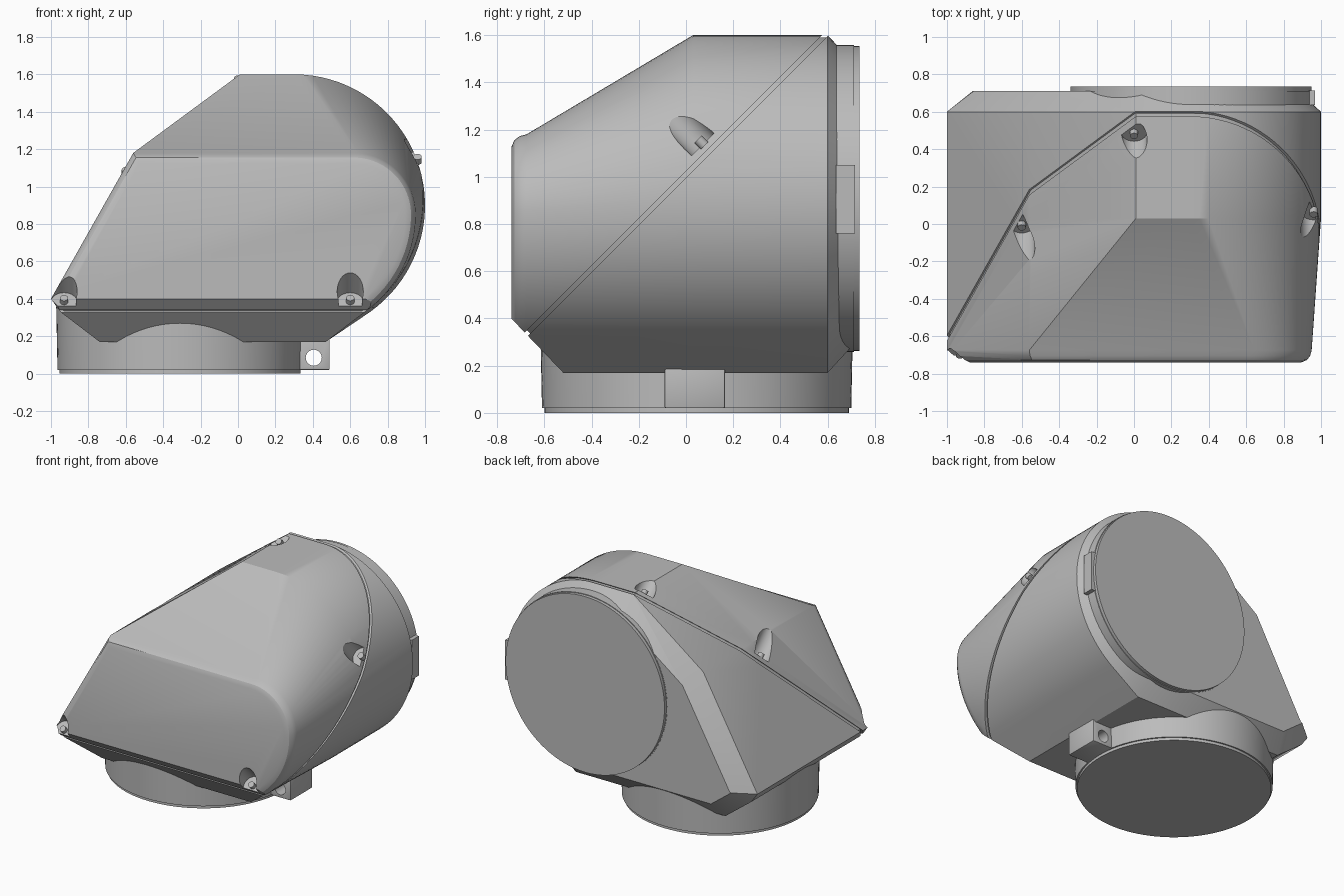
import bpy, bmesh, math
from mathutils import Vector, Matrix

if "Cube" in bpy.data.objects:
    bpy.data.objects.remove(bpy.data.objects["Cube"])

grey = bpy.data.materials.new("plain grey")
grey.use_nodes = True
grey.diffuse_color = (0.5, 0.5, 0.5, 1)
grey.node_tree.nodes["Principled BSDF"].inputs["Base Color"].default_value = (0.5, 0.5, 0.5, 1)

SPLIT = Vector((0, -1, 1)).normalized()      # axis across the joint
JOINT = Vector((0, 0, 1.01))                 # point on the joint plane


def finish(name, bm):
    bmesh.ops.recalc_face_normals(bm, faces=bm.faces)
    mesh = bpy.data.meshes.new(name)
    bm.to_mesh(mesh)
    bm.free()
    obj = bpy.data.objects.new(name, mesh)
    bpy.context.collection.objects.link(obj)
    mesh.materials.append(grey)
    return obj


def cut(bm, point, normal):
    """Remove everything on the normal side of a plane and cap the hole."""
    res = bmesh.ops.bisect_plane(bm, geom=bm.verts[:] + bm.edges[:] + bm.faces[:],
                                 plane_co=point, plane_no=normal, clear_outer=True)
    edges = [g for g in res["geom_cut"] if isinstance(g, bmesh.types.BMEdge)]
    bmesh.ops.edgenet_fill(bm, edges=[e for e in edges if e.is_boundary])


def push(bm, face, inset, dy):
    """Inset an end face and move it along y."""
    bmesh.ops.inset_region(bm, faces=[face], thickness=inset, use_even_offset=True)
    bmesh.ops.translate(bm, verts=face.verts[:], vec=(0, dy, 0))


def housing():
    """Full elbow shell: lofted from the front face to the back."""
    low = [(0.47, 0.17), (-0.74, 0.17), (-0.95, 0.33), (-1, 0.4), (-0.56, 1.18)]
    full, front = [(0.01, 1.6)], [(-0.56, 1.18)]
    for i in range(37):
        a = math.radians(90 - 145 * i / 36)
        c, s = math.cos(a), math.sin(a)
        full.append((0.3 + 0.7 * c, 0.9 + 0.7 * s))
        if s > 0:
            front.append((0.62 + 0.33 * c, 0.85 + 0.33 * s))
        else:
            front.append((0.3 + 0.65 * c, 0.85 + 0.64 * s))
    full += low
    front += low
    bm = bmesh.new()
    rings = [[bm.verts.new((x, y, z)) for x, z in prof]
             for prof, y in ((front, -0.675), (full, 0.03), (full, 0.6))]
    n = len(full)
    for a, b in zip(rings, rings[1:]):
        for i in range(n):
            j = (i + 1) % n
            bm.faces.new((a[i], a[j], b[j], b[i]))
    bm.faces.new(rings[0])
    bm.faces.new(rings[-1])
    bmesh.ops.remove_doubles(bm, verts=bm.verts, dist=0.001)
    bmesh.ops.recalc_face_normals(bm, faces=bm.faces)
    ends = sorted(bm.faces, key=lambda f: f.calc_center_median().y)
    nose, back = ends[0], ends[-1]
    # rounded front rim, chamfered back rim
    for inset, dy in ((0.008, -0.03), (0.017, -0.022), (0.03, -0.013)):
        push(bm, nose, inset, dy)
    push(bm, back, 0.12, 0.11)
    # sloping underside of the nose
    cut(bm, Vector((0, -0.74, 0.4)), Vector((0, -0.23, -0.22)).normalized())
    return bm


def cylinder(name, p0, p1, radius, segments=96, radius_end=None):
    p0, p1 = Vector(p0), Vector(p1)
    bm = bmesh.new()
    turn = (p1 - p0).to_track_quat("Z", "Y").to_matrix().to_4x4()
    bmesh.ops.create_cone(bm, cap_ends=True, segments=segments, radius1=radius,
                          radius2=radius_end or radius, depth=(p1 - p0).length,
                          matrix=Matrix.Translation((p0 + p1) / 2) @ turn)
    return finish(name, bm)


def box(name, lo, hi, bevel=0.0):
    lo, hi = Vector(lo), Vector(hi)
    bm = bmesh.new()
    bmesh.ops.create_cube(bm, size=1, matrix=Matrix.Translation((lo + hi) / 2)
                          @ Matrix.Diagonal((*(hi - lo), 1)))
    if bevel:
        bmesh.ops.bevel(bm, geom=bm.edges[:], offset=bevel, segments=2,
                        profile=0.5, affect="EDGES")
    return finish(name, bm)


def carve(obj, cutters):
    """Subtract cutters, bake the result and delete the cutters."""
    for c in cutters:
        c.hide_render = True
        mod = obj.modifiers.new("carve", "BOOLEAN")
        mod.operation, mod.solver, mod.object = "DIFFERENCE", "EXACT", c
    graph = bpy.context.evaluated_depsgraph_get()
    mesh = bpy.data.meshes.new_from_object(obj.evaluated_get(graph))
    obj.modifiers.clear()
    obj.data = mesh
    for c in cutters:
        bpy.data.objects.remove(c)


# Lower body and lid either side of the joint
bm = housing()
cut(bm, JOINT - SPLIT * 0.01, SPLIT)
parts = [finish("lower_body", bm)]

bm = housing()
cut(bm, JOINT + SPLIT * 0.01, -SPLIT)
lid = finish("lid", bm)
parts.append(lid)

# Recessed seal in the joint
bm = housing()
cut(bm, JOINT + SPLIT * 0.02, SPLIT)
cut(bm, JOINT - SPLIT * 0.02, -SPLIT)
mid = Vector((0, -0.03, 0.98))
bmesh.ops.scale(bm, verts=bm.verts, vec=(0.985,) * 3, space=Matrix.Translation(-mid))
parts.append(finish("joint_seal", bm))

# Screw pockets around the lid, each with a screw
pockets = []
for x, y in ((-0.93, -0.655), (0.6, -0.655), (0.0, 0.52), (0.96, 0.1), (-0.6, 0.03)):
    floor = Vector((x, y, y + JOINT.z)) + SPLIT * 0.04
    pockets.append(cylinder("pocket_cutter", floor, floor + SPLIT * 0.45, 0.07, 32))
    parts.append(cylinder("lid_screw", floor - SPLIT * 0.01, floor + SPLIT * 0.03, 0.022, 16))
carve(lid, pockets)

# Bottom collar with its narrow lip
parts.append(cylinder("bottom_collar", (-0.31, 0.045, 0.02), (-0.31, 0.045, 0.36),
                      0.655, radius_end=0.662))
parts.append(cylinder("bottom_lip", (-0.31, 0.045, 0), (-0.31, 0.045, 0.03), 0.645))

# Back collar with its narrow lip
parts.append(cylinder("back_collar", (0.305, 0.58, 0.908), (0.305, 0.712, 0.908), 0.65))
parts.append(cylinder("back_lip", (0.305, 0.7, 0.908), (0.305, 0.735, 0.908), 0.645))

# Clamp block on the bottom collar, drilled through
block = box("clamp_block", (0.28, -0.09, 0.02), (0.49, 0.165, 0.215), 0.006)
carve(block, [cylinder("bore_cutter", (0.405, -0.2, 0.085), (0.405, 0.3, 0.085), 0.043, 32)])
parts.append(block)

# Marker plate on the back collar
parts.append(box("marker_plate", (0.93, 0.635, 0.76), (0.968, 0.715, 1.05)))

bpy.ops.object.select_all(action="DESELECT")
for p in parts:
    p.select_set(True)
bpy.context.view_layer.objects.active = lid
bpy.ops.object.shade_smooth_by_angle(angle=math.radians(28))
